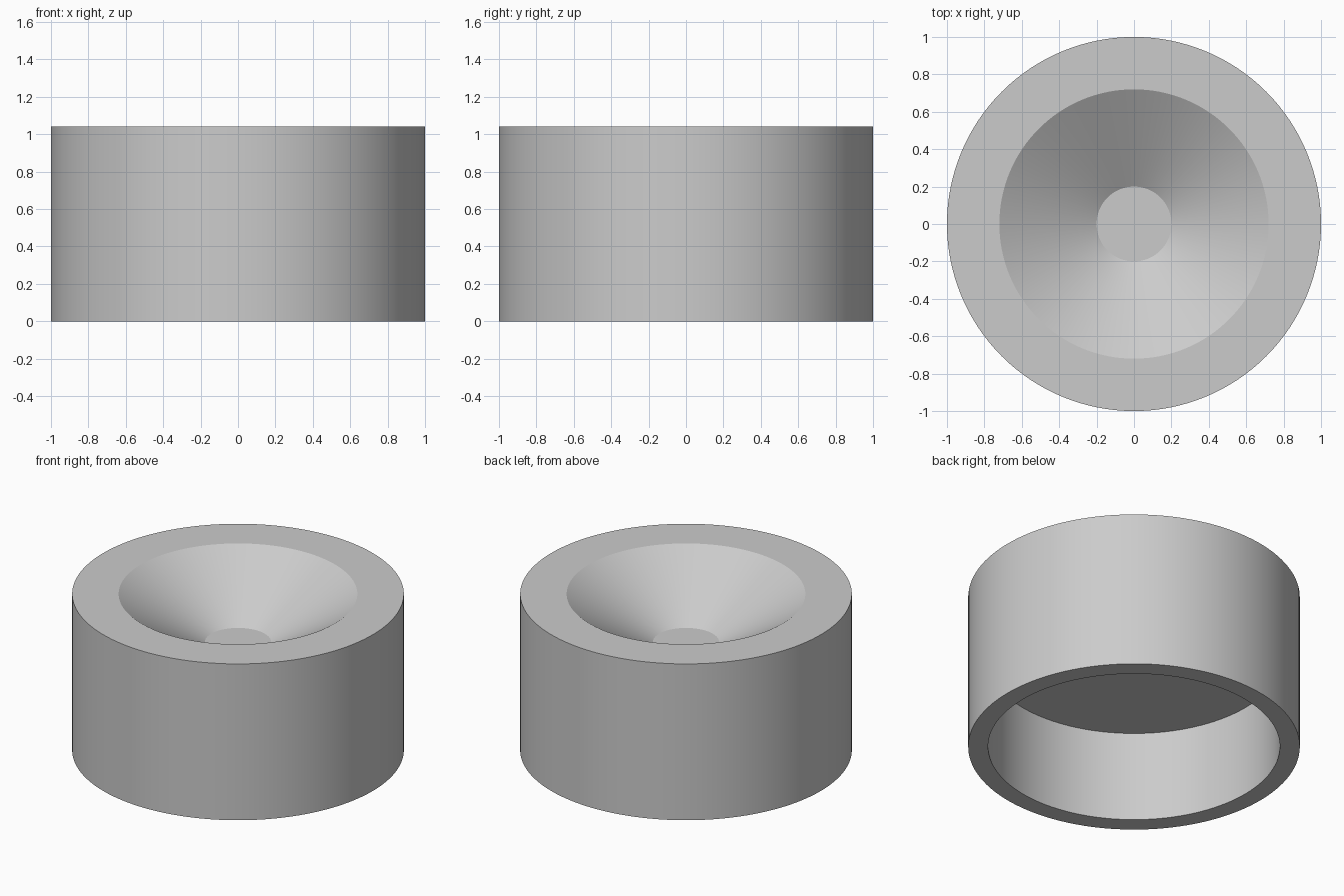
import bpy
import bmesh
import math

SEGMENTS = 128

cube = bpy.data.objects.get("Cube")
if cube:
    bpy.data.objects.remove(cube, do_unlink=True)

# Single plain grey material
grey = bpy.data.materials.new("light_grey")
grey.use_nodes = True
colour = (0.6, 0.6, 0.6, 1.0)
grey.diffuse_color = colour
grey.node_tree.nodes["Principled BSDF"].inputs["Base Color"].default_value = colour


def lathe(name, profile, material):
    """Revolve an (radius, height) profile around z into a closed solid."""
    bm = bmesh.new()
    verts = [bm.verts.new((r, 0, z)) for r, z in profile]
    edges = [bm.edges.new(pair) for pair in zip(verts, verts[1:])]
    bmesh.ops.spin(bm, geom=verts + edges, cent=(0, 0, 0), axis=(0, 0, 1),
                   angle=math.tau, steps=SEGMENTS, use_duplicate=False)
    bmesh.ops.remove_doubles(bm, verts=bm.verts, dist=0.0001)
    bmesh.ops.recalc_face_normals(bm, faces=bm.faces)
    mesh = bpy.data.meshes.new(name)
    bm.to_mesh(mesh)
    bm.free()
    mesh.materials.append(material)
    obj = bpy.data.objects.new(name, mesh)
    bpy.context.collection.objects.link(obj)
    return obj


# Cylindrical body: hollow underside, flat rim, conical dish with a flat floor
body = lathe("dished_cylinder", [
    (0, 0.60), (0.88, 0.60), (0.88, 0),    # underside recess
    (1, 0), (1, 1.04),                     # outer wall
    (0.72, 1.04), (0.2, 0.72), (0, 0.72),  # rim and dish
], grey)

bpy.ops.object.select_all(action="DESELECT")
body.select_set(True)
bpy.context.view_layer.objects.active = body
bpy.ops.object.shade_smooth_by_angle(angle=math.radians(25))
